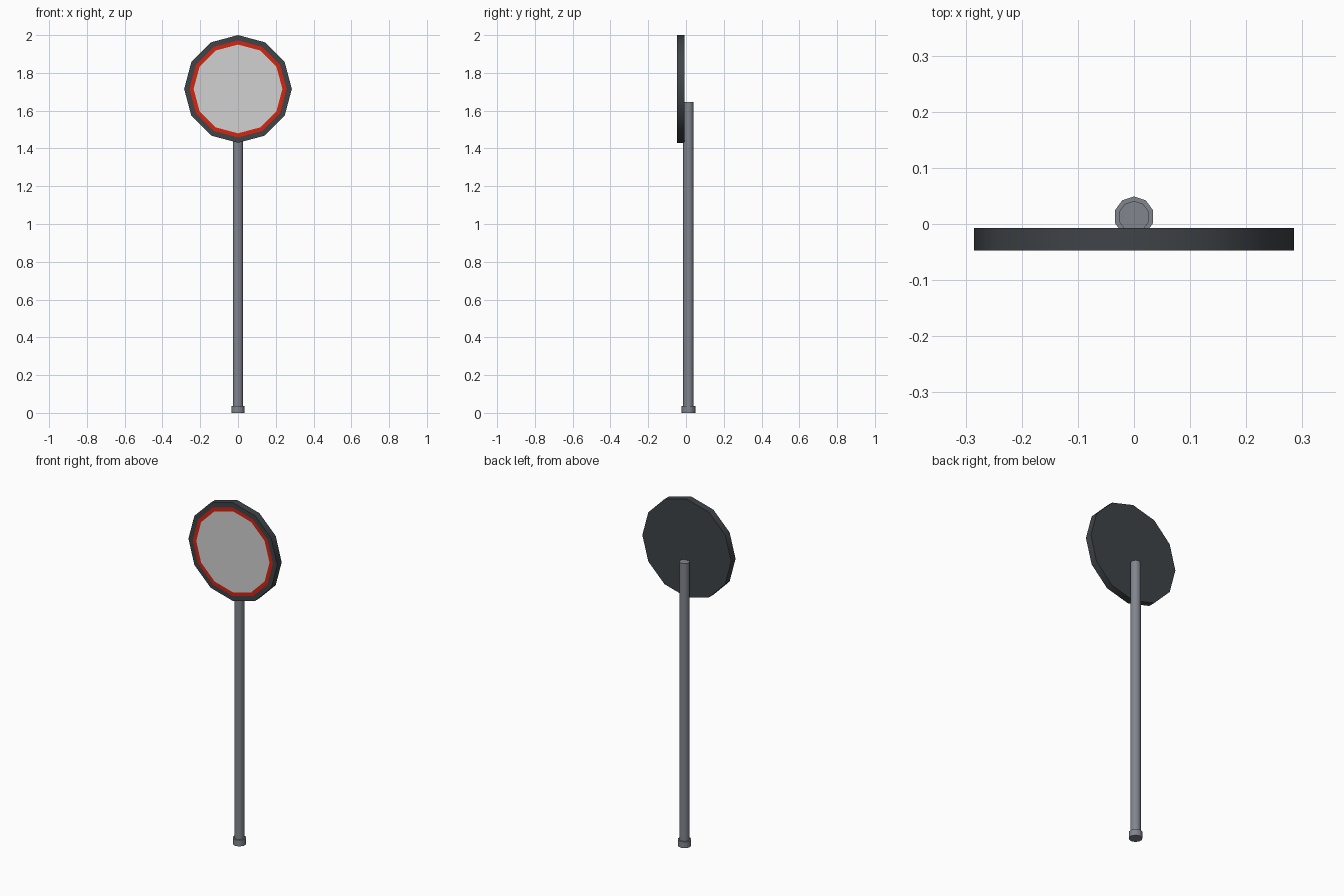
import bpy, bmesh, math

if "Cube" in bpy.data.objects:
    bpy.data.objects.remove(bpy.data.objects["Cube"])


def material(name, rgb):
    m = bpy.data.materials.new(name)
    m.diffuse_color = (*rgb, 1)
    m.use_nodes = True
    m.node_tree.nodes["Principled BSDF"].inputs["Base Color"].default_value = m.diffuse_color
    return m


grey = material("pole grey", (0.22, 0.235, 0.265))
dark = material("dark frame", (0.05, 0.058, 0.066))
red = material("red", (0.66, 0.018, 0.006))
white = material("pale face", (0.64, 0.64, 0.64))


def finish(name, bm, mats, angle):
    bmesh.ops.recalc_face_normals(bm, faces=bm.faces)
    me = bpy.data.meshes.new(name)
    bm.to_mesh(me)
    bm.free()
    for m in mats:
        me.materials.append(m)
    ob = bpy.data.objects.new(name, me)
    bpy.context.collection.objects.link(ob)
    bpy.ops.object.select_all(action='DESELECT')
    ob.select_set(True)
    bpy.context.view_layer.objects.active = ob
    bpy.ops.object.shade_smooth_by_angle(angle=math.radians(angle))


def stack(name, rings, n, point, mats, band_mats, angle):
    """Join n-sided rings (radius, offset) into a closed solid, one material per band."""
    bm = bmesh.new()
    loops = [[bm.verts.new(point(r, o, math.pi / 2 + 2 * math.pi * i / n))
              for i in range(n)] for r, o in rings]
    bm.faces.new(loops[0])
    for k in range(len(loops) - 1):
        a, b = loops[k], loops[k + 1]
        for i in range(n):
            j = (i + 1) % n
            f = bm.faces.new((a[i], a[j], b[j], b[i]))
            f.material_index = band_mats[k]
    bm.faces.new(loops[-1]).material_index = band_mats[-1]
    finish(name, bm, mats, angle)


def upright(r, z, a):
    return (r * math.cos(a), 0.013 + r * math.sin(a), z)


def facing(r, y, a):
    return (r * math.cos(a), y, 1.715 + r * math.sin(a))


# ten-sided pole and its foot collar
stack("pole", [(0.028, 0.03), (0.028, 1.646)], 10, upright, [grey], [0, 0], 40)
stack("foot_collar", [(0.036, 0.0), (0.036, 0.036)], 10, upright, [grey], [0, 0], 40)

# twelve-sided sign: dark back, side and rim, red ring, pale centre
stack("sign_disc",
      [(0.285, -0.007), (0.285, -0.047), (0.257, -0.047), (0.235, -0.047)],
      12, facing, [dark, red, white], [0, 0, 1, 2], 40)
